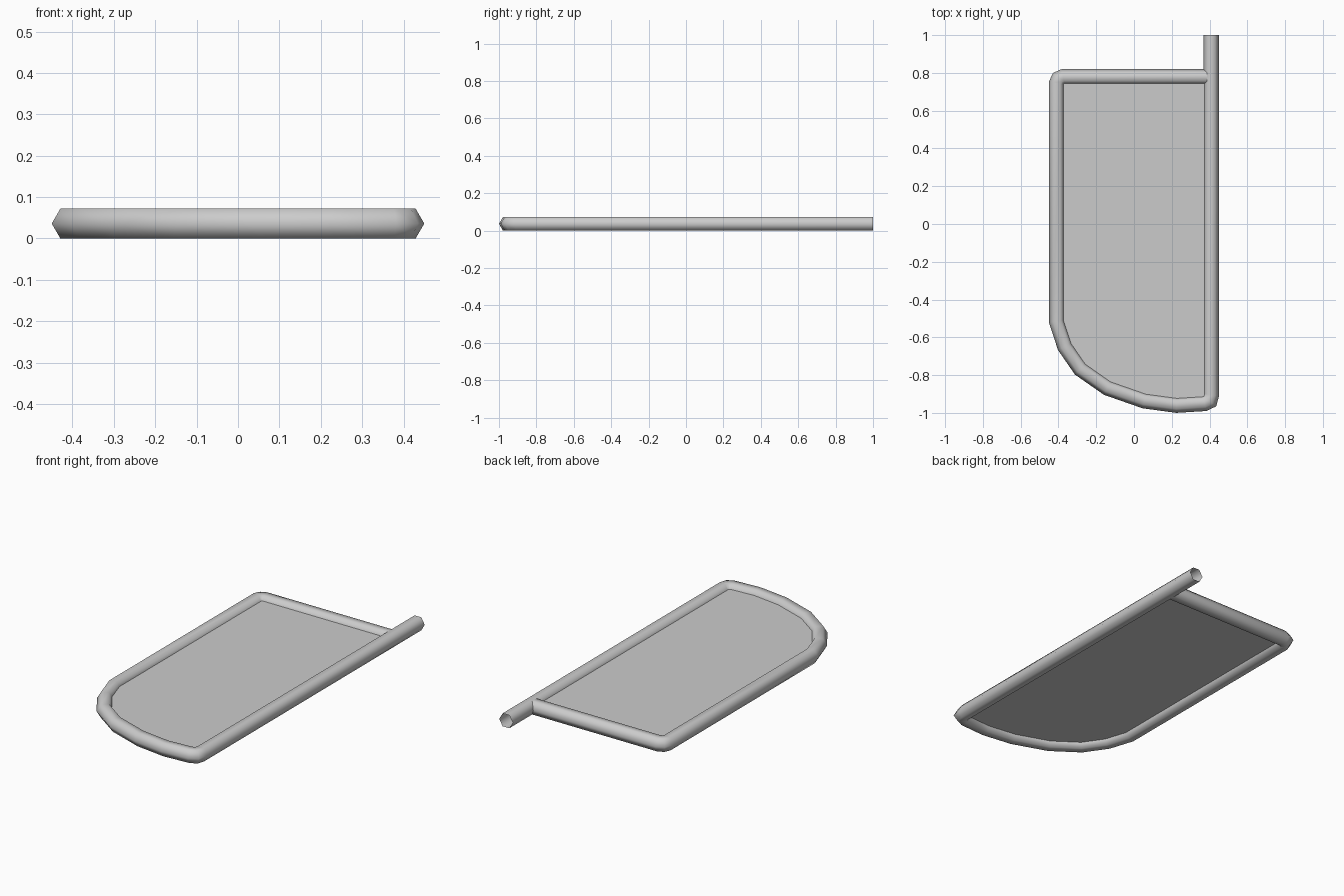
import bpy, bmesh, math
from mathutils import Vector

if "Cube" in bpy.data.objects:
    bpy.data.objects.remove(bpy.data.objects["Cube"])

R = 0.0416                      # tube radius
ZC = R * math.sin(math.pi / 3)  # tube centre height, flat side on the ground

# Centre line: free end, right side, bowed front, left side, back bar
loop = [(0.4085, 0.778), (0.4085, -0.905), (0.40, -0.936), (0.372, -0.949),
        (0.225, -0.958), (0.055, -0.935), (-0.14, -0.867), (-0.283, -0.767),
        (-0.365, -0.648), (-0.4085, -0.515), (-0.4085, 0.745),
        (-0.398, 0.768), (-0.375, 0.778), (0.39, 0.778)]
path = [(0.4085, 1.0)] + loop[1:]


def new_object(name, bm):
    bmesh.ops.recalc_face_normals(bm, faces=bm.faces)
    mesh = bpy.data.meshes.new(name)
    bm.to_mesh(mesh)
    bm.free()
    obj = bpy.data.objects.new(name, mesh)
    bpy.context.collection.objects.link(obj)
    return obj


def tube(name, points, sides=6):
    """Sweep an open-ended mitred tube along a flat path."""
    pts = [Vector(p) for p in points]
    bm = bmesh.new()
    rings = []
    for i, p in enumerate(pts):
        a = (p - pts[i - 1]).normalized() if i > 0 else None
        b = (pts[i + 1] - p).normalized() if i < len(pts) - 1 else None
        a, b = a or b, b or a
        t = (a + b).normalized()
        n = Vector((-t.y, t.x)) / max(0.5, t.dot(a))
        ring = []
        for k in range(sides):
            ang = 2 * math.pi * k / sides
            q = p + n * R * math.cos(ang)
            ring.append(bm.verts.new((q.x, q.y, ZC + R * math.sin(ang))))
        rings.append(ring)
    for r0, r1 in zip(rings, rings[1:]):
        for k in range(sides):
            j = (k + 1) % sides
            bm.faces.new((r0[k], r0[j], r1[j], r1[k]))
    obj = new_object(name, bm)
    obj.data.shade_smooth()
    return obj


# Bent tube frame
tube("tube_frame", path)

# Thin panel filling the frame, edges buried in the tube
bm = bmesh.new()
outline = loop[:-1]
face = bm.faces.new([bm.verts.new((x, y, ZC - 0.008)) for x, y in outline])
top = bmesh.ops.extrude_face_region(bm, geom=[face], use_keep_orig=True)["geom"]
bmesh.ops.translate(bm, vec=(0, 0, 0.02),
                    verts=[v for v in top if isinstance(v, bmesh.types.BMVert)])
new_object("flat_panel", bm)
